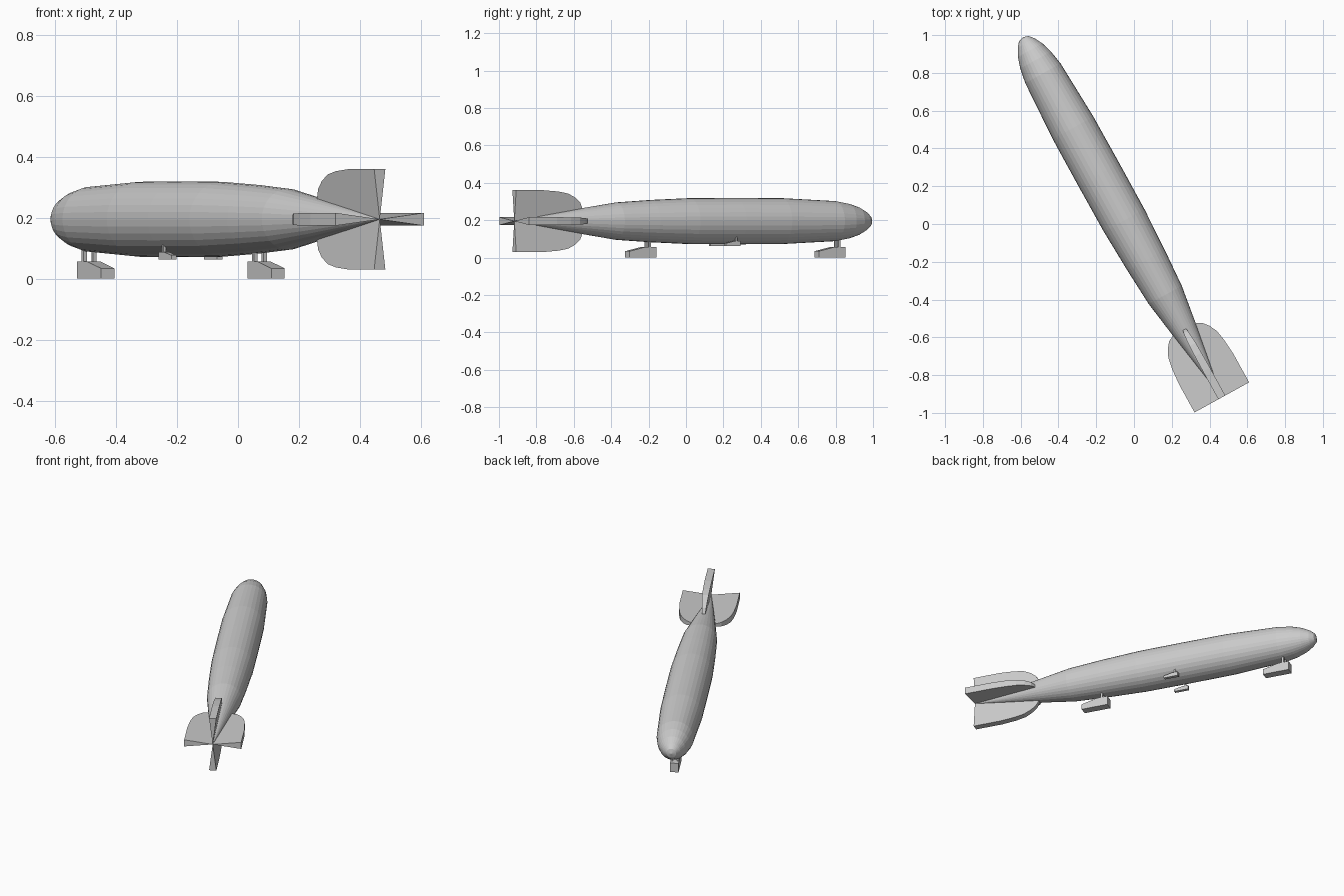
import bpy, bmesh, math
from mathutils import Matrix, Vector

if "Cube" in bpy.data.objects:
    bpy.data.objects.remove(bpy.data.objects["Cube"])

grey = bpy.data.materials.new("plain grey")
grey.use_nodes = True
COLOUR = (0.6, 0.6, 0.6, 1)
grey.diffuse_color = COLOUR
grey.node_tree.nodes["Principled BSDF"].inputs["Base Color"].default_value = COLOUR

# Local frame: origin at the tail tip, +Y runs along the hull to the nose
AXIS_Z = 0.195
FRAME = Matrix.Translation((0.465, -0.918, 0)) @ Matrix.Rotation(math.radians(28.9), 4, 'Z')


def finish(name, bm):
    bmesh.ops.remove_doubles(bm, verts=bm.verts, dist=1e-5)
    bmesh.ops.recalc_face_normals(bm, faces=bm.faces)
    bm.transform(FRAME)
    mesh = bpy.data.meshes.new(name)
    bm.to_mesh(mesh)
    bm.free()
    mesh.materials.append(grey)
    obj = bpy.data.objects.new(name, mesh)
    bpy.context.collection.objects.link(obj)
    return obj


def loft(bm, side_a, side_b):
    """Close two matching outlines into a solid."""
    a = [bm.verts.new(p) for p in side_a]
    b = [bm.verts.new(p) for p in side_b]
    bm.faces.new(a)
    bm.faces.new(b)
    for i in range(len(a)):
        j = (i + 1) % len(a)
        bm.faces.new((a[i], a[j], b[j], b[i]))


def box(bm, centre, size):
    bmesh.ops.create_cube(bm, size=1, matrix=Matrix.Translation(centre) @ Matrix.Diagonal((*size, 1)))


# Hull: profile of distance from the tail and radius, turned about the axis
def make_hull(sides=32):
    profile = [(0, 0), (0.2, 0.034), (0.42, 0.07), (0.62, 0.1), (0.83, 0.113), (1.07, 0.123),
               (1.35, 0.124), (1.63, 0.123), (1.96, 0.107), (2.04, 0.093), (2.1, 0.074),
               (2.145, 0.05), (2.17, 0.028), (2.178, 0)]
    bm = bmesh.new()
    verts = [bm.verts.new((0, s, AXIS_Z + r)) for s, r in profile]
    edges = [bm.edges.new(pair) for pair in zip(verts, verts[1:])]
    bmesh.ops.spin(bm, geom=verts + edges, cent=(0, 0, AXIS_Z), axis=(0, 1, 0),
                   angle=math.tau, steps=sides)
    finish("hull", bm)


# Fins: rounded outline, a wedge that thickens from the axis to the tip
def make_fin(name, angle):
    span, half_tip = 0.165, 0.021
    outline = [(0, 0), (0, span), (0.17, span), (0.26, 0.158), (0.32, 0.147),
               (0.365, 0.125), (0.395, 0.1), (0.41, 0.07), (0.41, 0)]
    turn = Matrix.Translation((0, 0, AXIS_Z)) @ Matrix.Rotation(angle, 4, 'Y')
    bm = bmesh.new()
    sides = [[turn @ Vector((k * half_tip * max(h, 0.001) / span, s, h)) for s, h in outline]
             for k in (-1, 1)]
    loft(bm, *sides)
    finish(name, bm)


# Gondolas and pods: box with a sloping rear top, hung on struts
def make_car(name, x, s, z, length, width, front_h, rear_h, strut_xs, strut_w, strut_top):
    back, front = s - length / 2, s + length / 2
    outline = [(back, z), (front, z), (front, z + front_h),
               (front - length * 0.4, z + front_h), (back, z + rear_h)]
    bm = bmesh.new()
    loft(bm, *[[(x + k * width / 2, y, h) for y, h in outline] for k in (-1, 1)])
    finish(name, bm)
    bm = bmesh.new()
    base = z + front_h - 0.005
    for dx in strut_xs:
        box(bm, (x + dx, front - length * 0.23, (base + strut_top) / 2),
            (strut_w, strut_w, strut_top - base))
    finish(name + "_struts", bm)


make_hull()
for i, name in enumerate(("top_fin", "left_fin", "bottom_fin", "right_fin")):
    make_fin(name, i * math.pi / 2)
for name, s in (("front_gondola", 1.928), ("rear_gondola", 0.772)):
    make_car(name, 0, s, 0, 0.163, 0.05, 0.057, 0.034, (-0.018, 0.018), 0.013, 0.115)
for name, side in (("left_engine_pod", 1), ("right_engine_pod", -1)):
    make_car(name, side * 0.086, 1.285, 0.063, 0.088, 0.02, 0.025, 0.014, (0,), 0.009, 0.122)
